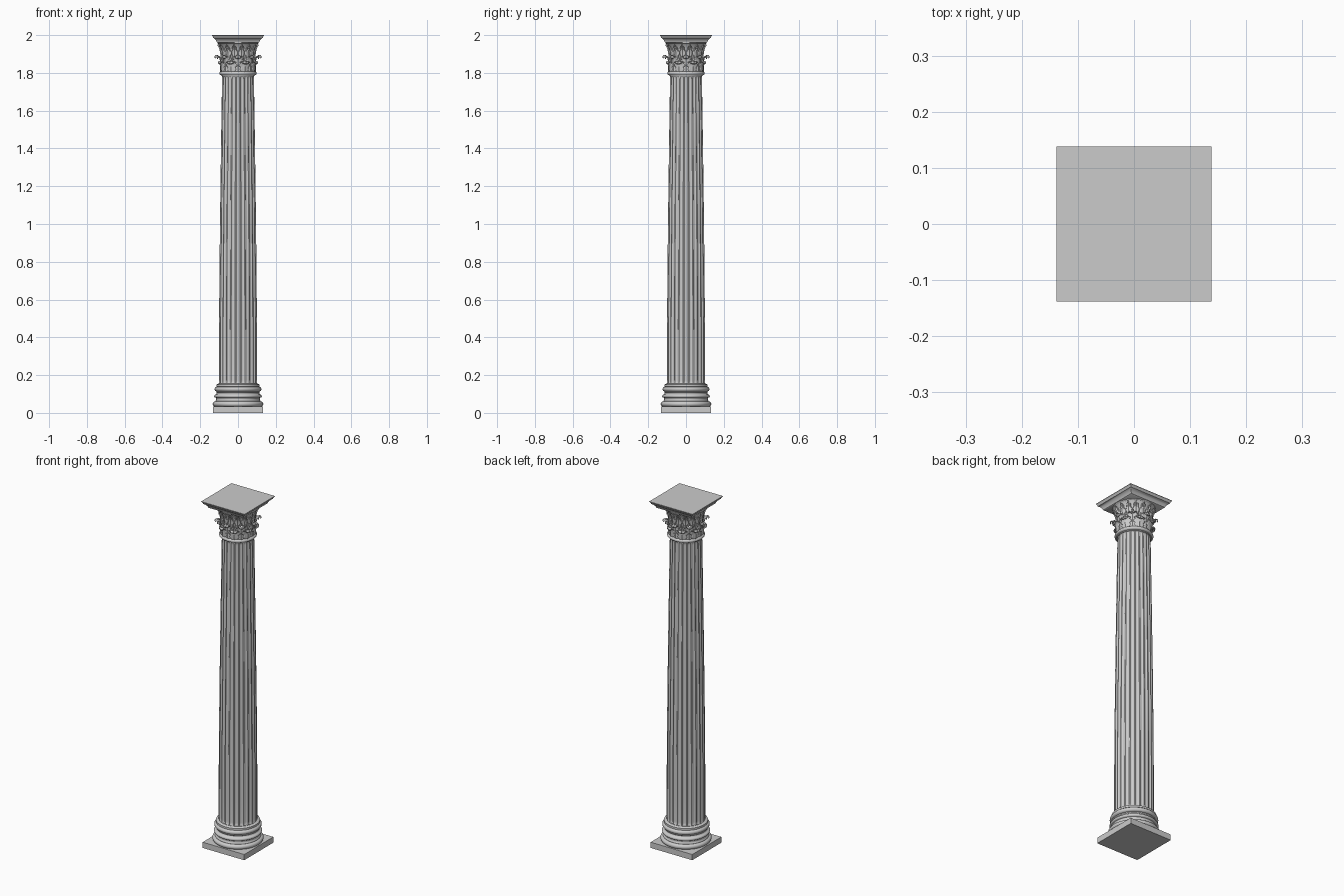
import bpy, bmesh
from math import sin, cos, pi, sqrt

if "Cube" in bpy.data.objects:
    bpy.data.objects.remove(bpy.data.objects["Cube"])


def finish(name, bm, angle=35):
    bmesh.ops.recalc_face_normals(bm, faces=bm.faces)
    me = bpy.data.meshes.new(name)
    bm.to_mesh(me)
    bm.free()
    ob = bpy.data.objects.new(name, me)
    bpy.context.collection.objects.link(ob)
    bpy.ops.object.select_all(action='DESELECT')
    ob.select_set(True)
    bpy.context.view_layer.objects.active = ob
    bpy.ops.object.shade_smooth_by_angle(angle=angle * pi / 180)
    return ob


def skin(bm, rings, closed=True):
    """Bridge successive rows of points with quads."""
    rows = [[bm.verts.new(p) for p in ring] for ring in rings]
    n = len(rows[0])
    for a, b in zip(rows, rows[1:]):
        for i in range(n if closed else n - 1):
            j = (i + 1) % n
            bm.faces.new((a[i], a[j], b[j], b[i]))
    return rows


def lathe(name, profile, seg=64):
    """Capped revolve; seg=4 gives a square block with r as its half width."""
    bm = bmesh.new()
    k, off = (sqrt(2), pi / 4) if seg == 4 else (1, 0)
    rows = skin(bm, [[(k * r * cos(off + 2 * pi * i / seg), k * r * sin(off + 2 * pi * i / seg), z)
                      for i in range(seg)] for r, z in profile])
    bm.faces.new(rows[0])
    bm.faces.new(rows[-1])
    return finish(name, bm)


def bulge(r, z0, z1, n=8):
    """Half-round moulding reaching outer radius r."""
    h = (z1 - z0) / 2
    return [(r - h + h * cos(-pi / 2 + pi * i / n), z0 + h + h * sin(-pi / 2 + pi * i / n))
            for i in range(n + 1)]


def spline(pts, t):
    """Catmull-Rom point on a path, t in 0..1."""
    x = min(t, 0.99999) * (len(pts) - 1)
    i = int(x)
    f = x - i
    p = [pts[max(0, min(len(pts) - 1, i + d))] for d in (-1, 0, 1, 2)]
    return [0.5 * (2 * b + (c - a) * f + (2 * a - 5 * b + 4 * c - d) * f * f
                   + (3 * b - a - 3 * c + d) * f ** 3) for a, b, c, d in zip(*p)]


# square plinth and moulded round base
lathe("plinth", [(.133, 0), (.133, .033)], 4)
base = [(.12, .033)] + bulge(.134, .033, .061)
base += [(.12, .063), (.116, .068), (.115, .073), (.117, .078)]
base += bulge(.126, .08, .098, 6) + [(.114, .101), (.113, .106), (.116, .111)]
base += bulge(.124, .113, .138) + [(.115, .139), (.115, .15), (.106, .154), (.1, .156)]
lathe("base_moulding", base)

# fluted shaft with slight entasis and rounded flute ends
FLUTES, SUB = 24, 10
Z0, Z1 = .152, 1.795


def shaft_ring(z):
    t = (z - Z0) / (Z1 - Z0)
    R = .101 - .0165 * max(0, (t - .15) / .85) ** 1.4
    k = max(0, min(1, (z - Z0 - .005) / .018, (Z1 - .012 - z) / .018))
    depth = .0065 * R / .1 * sqrt(1 - (1 - k) ** 2)
    ring = []
    for i in range(FLUTES * SUB):
        s = ((i % SUB) / SUB * 2 - 1) / .8
        r = R - (depth * sqrt(1 - s * s) if abs(s) < 1 else 0)
        a = 2 * pi * (i - SUB / 2) / (FLUTES * SUB)
        ring.append((r * cos(a), r * sin(a), z))
    return ring


ends = [0, .005, .007, .011, .016, .023]
zs = [Z0 + e for e in ends] + [Z0 + .023 + 1.59 * i / 12 for i in range(1, 12)]
zs += [Z1 - .007 - e for e in reversed(ends[1:])] + [Z1]
bm = bmesh.new()
skin(bm, [shaft_ring(z) for z in zs])
finish("fluted_shaft", bm, 30)

# neck rings and flaring bell
lathe("neck_ring", [(.08, 1.782), (.088, 1.784)] + bulge(.099, 1.788, 1.807) + [(.09, 1.81), (.08, 1.81)])
bell = [(.086, 1.805), (.086, 1.85), (.087, 1.89), (.091, 1.92), (.099, 1.943), (.107, 1.953)]
lathe("capital_bell", bell + bulge(.11, 1.954, 1.964, 6))


# acanthus leaves: lobed sheets following a curved path
def leaves(name, count, start, path, width, lobes, rows=28, cols=8):
    bm = bmesh.new()
    for n in range(count):
        a0 = start + 2 * pi * n / count
        grid = []
        for i in range(rows + 1):
            t = i / rows
            r, z = spline(path, t)
            w = width * (.72 + .4 * sin(pi * t)) * sqrt(max(.02, 1 - t ** 4))
            w *= 1 - .28 * abs(cos(pi * lobes * t)) ** 3
            row = []
            for j in range(cols + 1):
                u = 2 * j / cols - 1
                fold = .003 * (1 - abs(u)) + .0015 * cos(3 * pi * u)
                rr = r + fold
                a = a0 + u * w / r
                row.append((rr * cos(a), rr * sin(a), z - .006 * abs(u) * t))
            grid.append(row)
        skin(bm, grid, False)
    ob = finish(name, bm, 50)
    m = ob.modifiers.new("thickness", 'SOLIDIFY')
    m.thickness = .003
    m.offset = 0


leaves("lower_leaves", 8, pi / 8,
       [(.089, 1.806), (.091, 1.825), (.093, 1.845), (.1, 1.86), (.107, 1.86), (.107, 1.852)], .03, 4)
leaves("middle_leaves", 8, 0,
       [(.088, 1.806), (.089, 1.84), (.091, 1.87), (.098, 1.887), (.106, 1.889), (.108, 1.88)], .026, 5)
leaves("upper_leaves", 16, pi / 16,
       [(.088, 1.85), (.0885, 1.88), (.091, 1.91), (.098, 1.935), (.107, 1.95)], .0155, 3)


# small curling tendrils standing out from the leaves
bm = bmesh.new()
hook = [(.09, 1.868), (.1, 1.884), (.11, 1.893), (.119, 1.891), (.122, 1.883), (.118, 1.878)]
for n in range(8):
    a = n * pi / 4
    ca, sa = cos(a), sin(a)
    rings = []
    for i in range(15):
        t = i / 14
        r, z = spline(hook, t)
        r2, z2 = spline(hook, min(1, t + .02))
        r1, z1 = spline(hook, max(0, t - .02))
        L = sqrt((r2 - r1) ** 2 + (z2 - z1) ** 2) or 1
        nr, nz = -(z2 - z1) / L, (r2 - r1) / L
        ring = []
        for j in range(8):
            q = 2 * pi * j / 8
            side, up = .008 * (1 - .4 * t) * cos(q), .0022 * sin(q)
            rr = r + nr * up
            ring.append((rr * ca - side * sa, rr * sa + side * ca, z + nz * up))
        rings.append(ring)
    rows = skin(bm, rings)
    bm.faces.new(rows[0])
    bm.faces.new(rows[-1])
finish("curled_tendrils", bm, 50)

# square moulded abacus
lathe("abacus", [(.106, 1.958), (.112, 1.962), (.114, 1.968), (.12, 1.977), (.128, 1.984),
                 (.131, 1.985), (.133, 1.991), (.1365, 1.996), (.1385, 1.998), (.1385, 2.0)], 4)
